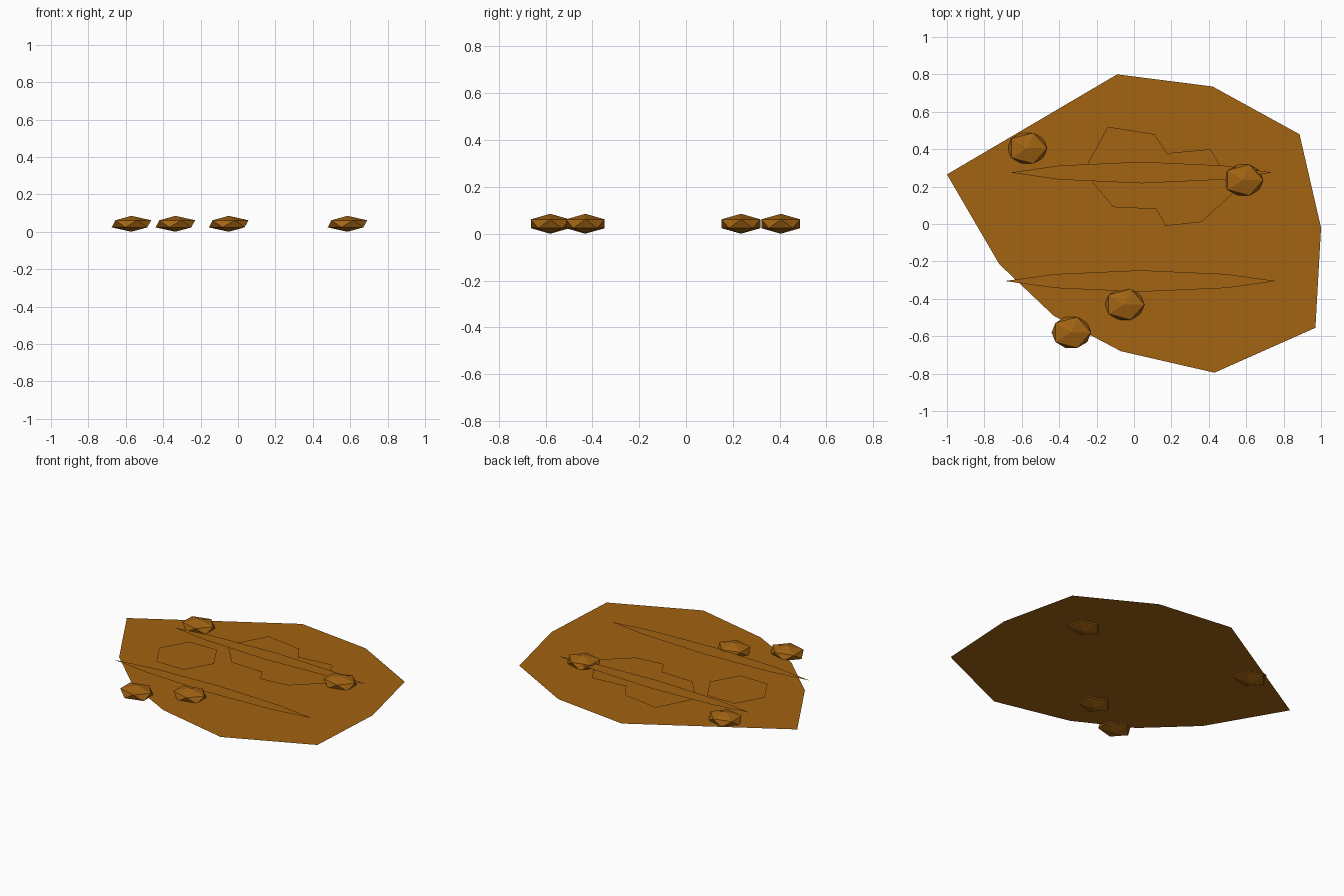
import bpy
import bmesh
from math import cos, sin, tau

cube = bpy.data.objects.get("Cube")
if cube:
    bpy.data.objects.remove(cube, do_unlink=True)

# One earthy colour for everything
COLOUR = (0.36, 0.125, 0.006, 1)
mud = bpy.data.materials.new("mud_brown")
mud.use_nodes = True
mud.diffuse_color = COLOUR
mud.node_tree.nodes["Principled BSDF"].inputs["Base Color"].default_value = COLOUR


def add_object(name, bm):
    mesh = bpy.data.meshes.new(name)
    bm.to_mesh(mesh)
    bm.free()
    mesh.materials.append(mud)
    obj = bpy.data.objects.new(name, mesh)
    bpy.context.collection.objects.link(obj)
    return obj


def sheet(name, outline, z):
    """Flat single-sided sheet facing up."""
    bm = bmesh.new()
    face = bm.faces.new([bm.verts.new((x, y, z)) for x, y in outline])
    face.normal_update()
    if face.normal.z < 0:
        face.normal_flip()
    return add_object(name, bm)


def rut(name, centre, length, width, z):
    """Long sliver, pointed at both ends."""
    x, y = centre
    l, w = length / 2, width / 2
    half = [(-0.63, 0.65), (0, 1), (0.63, 0.65)]
    outline = [(x - l, y)] + [(x + l * u, y + w * v) for u, v in half]
    outline += [(x + l, y)] + [(x - l * u, y - w * v) for u, v in half]
    return sheet(name, outline, z)


def stone(name, x, y):
    """Squashed low-poly pebble, sunk partly into the ground."""
    bm = bmesh.new()
    bmesh.ops.create_icosphere(bm, subdivisions=1, radius=1)
    bmesh.ops.scale(bm, vec=(0.118, 0.097, 0.0425), verts=bm.verts)
    obj = add_object(name, bm)
    obj.location = (x, y, 0.0425)
    return obj


# Ground patch
sheet("ground_patch", [(-1, 0.265), (-0.72, -0.215), (-0.43, -0.49),
                       (-0.07, -0.68), (0.43, -0.795), (0.97, -0.555),
                       (1, -0.02), (0.885, 0.48), (0.42, 0.735),
                       (-0.09, 0.8)], 0.03)

# Puddles
sheet("left_puddle", [(-0.39 + 0.2 * cos(tau * i / 6), 0.02 + 0.2 * sin(tau * i / 6))
                      for i in range(6)], 0.037)
sheet("middle_puddle", [(-0.14, 0.52), (-0.27, 0.28), (-0.11, 0.09),
                        (0.11, 0.08), (0.24, 0.28), (0.11, 0.48)], 0.042)
sheet("right_puddle", [(0.19, 0.38), (0.05, 0.2), (0.17, -0.01),
                       (0.36, 0.01), (0.58, 0.21), (0.46, 0.31),
                       (0.41, 0.4)], 0.045)

# Wheel ruts
rut("back_rut", (0.04, 0.275), 1.4, 0.115, 0.054)
rut("front_rut", (0.035, -0.305), 1.45, 0.115, 0.054)

# Stones
for i, (x, y) in enumerate([(-0.57, 0.405), (0.585, 0.235),
                            (-0.05, -0.43), (-0.335, -0.58)], 1):
    stone(f"stone_{i}", x, y)
